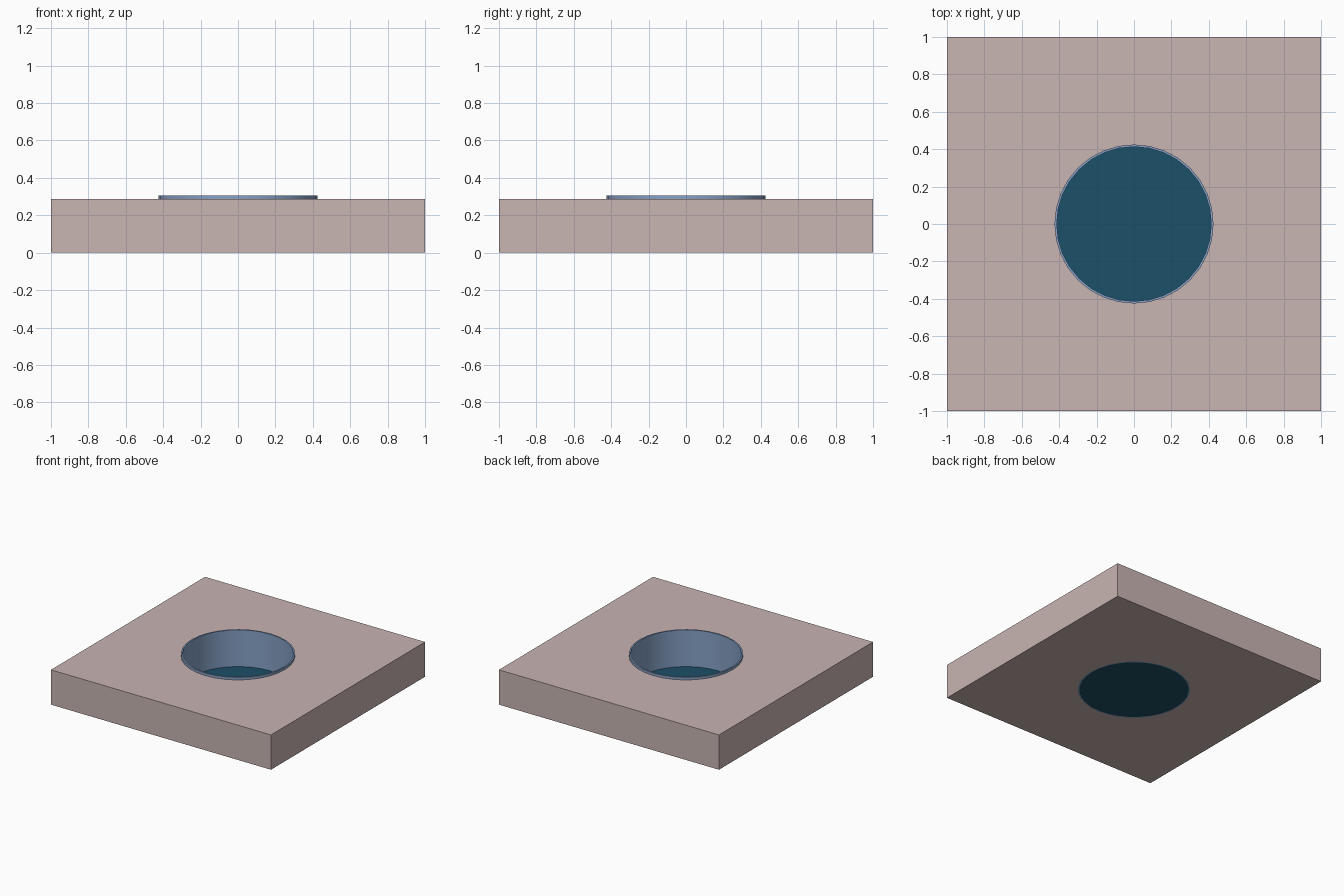
import bpy, bmesh, math

if "Cube" in bpy.data.objects:
    bpy.data.objects.remove(bpy.data.objects["Cube"])

SIDES = 32
PLATE_TOP, RIM_TOP = 0.286, 0.307
R_OUT, R_IN = 0.425, 0.413


def add_material(obj, name, color):
    mat = bpy.data.materials.new(name)
    mat.diffuse_color = (*color, 1)
    mat.use_nodes = True
    mat.node_tree.nodes["Principled BSDF"].inputs["Base Color"].default_value = mat.diffuse_color
    obj.data.materials.append(mat)


def lathe(name, profile, closed):
    """Spin (radius, z) points around the z axis."""
    bm = bmesh.new()
    rings = []
    for r, z in profile:
        rings.append([bm.verts.new((r * math.cos(a), r * math.sin(a), z))
                      for a in (2 * math.pi * i / SIDES for i in range(SIDES))])
    pairs = list(zip(rings, rings[1:] + rings[:1]))
    if not closed:
        pairs = pairs[:-1]
        bm.faces.new(rings[0])
        bm.faces.new(rings[-1])
    for a, b in pairs:
        for i in range(SIDES):
            j = (i + 1) % SIDES
            bm.faces.new((a[i], a[j], b[j], b[i]))
    bmesh.ops.recalc_face_normals(bm, faces=bm.faces)
    mesh = bpy.data.meshes.new(name)
    bm.to_mesh(mesh)
    bm.free()
    obj = bpy.data.objects.new(name, mesh)
    bpy.context.collection.objects.link(obj)
    return obj


def smooth(obj):
    bpy.ops.object.select_all(action='DESELECT')
    obj.select_set(True)
    bpy.context.view_layer.objects.active = obj
    bpy.ops.object.shade_smooth_by_angle(angle=math.radians(35))


# Square plate with a round through-hole
bpy.ops.mesh.primitive_cube_add(size=1, location=(0, 0, PLATE_TOP / 2))
plate = bpy.context.object
plate.name = "plate"
plate.scale = (2, 2, PLATE_TOP)
bpy.ops.object.transform_apply(location=True, rotation=False, scale=True)
add_material(plate, "plate_stone", (0.58, 0.46, 0.45))

cutter = lathe("hole_cutter", [(R_OUT - 0.002, -0.1), (R_OUT - 0.002, 0.5)], False)
cut = plate.modifiers.new("hole", 'BOOLEAN')
cut.operation = 'DIFFERENCE'
cut.solver = 'EXACT'
cut.object = cutter
bpy.context.view_layer.objects.active = plate
bpy.ops.object.modifier_apply(modifier=cut.name)
bpy.data.objects.remove(cutter)

# Thin sleeve lining the hole and standing slightly proud
sleeve = lathe("sleeve", [(R_OUT, 0), (R_OUT, RIM_TOP), (R_IN, RIM_TOP), (R_IN, 0)], True)
add_material(sleeve, "sleeve_blue", (0.24, 0.36, 0.57))
smooth(sleeve)

# Dark disc closing the bottom of the sleeve
floor = lathe("floor_disc", [(R_IN, 0.001), (R_IN, 0.006)], False)
add_material(floor, "floor_teal", (0.012, 0.08, 0.135))
smooth(floor)
